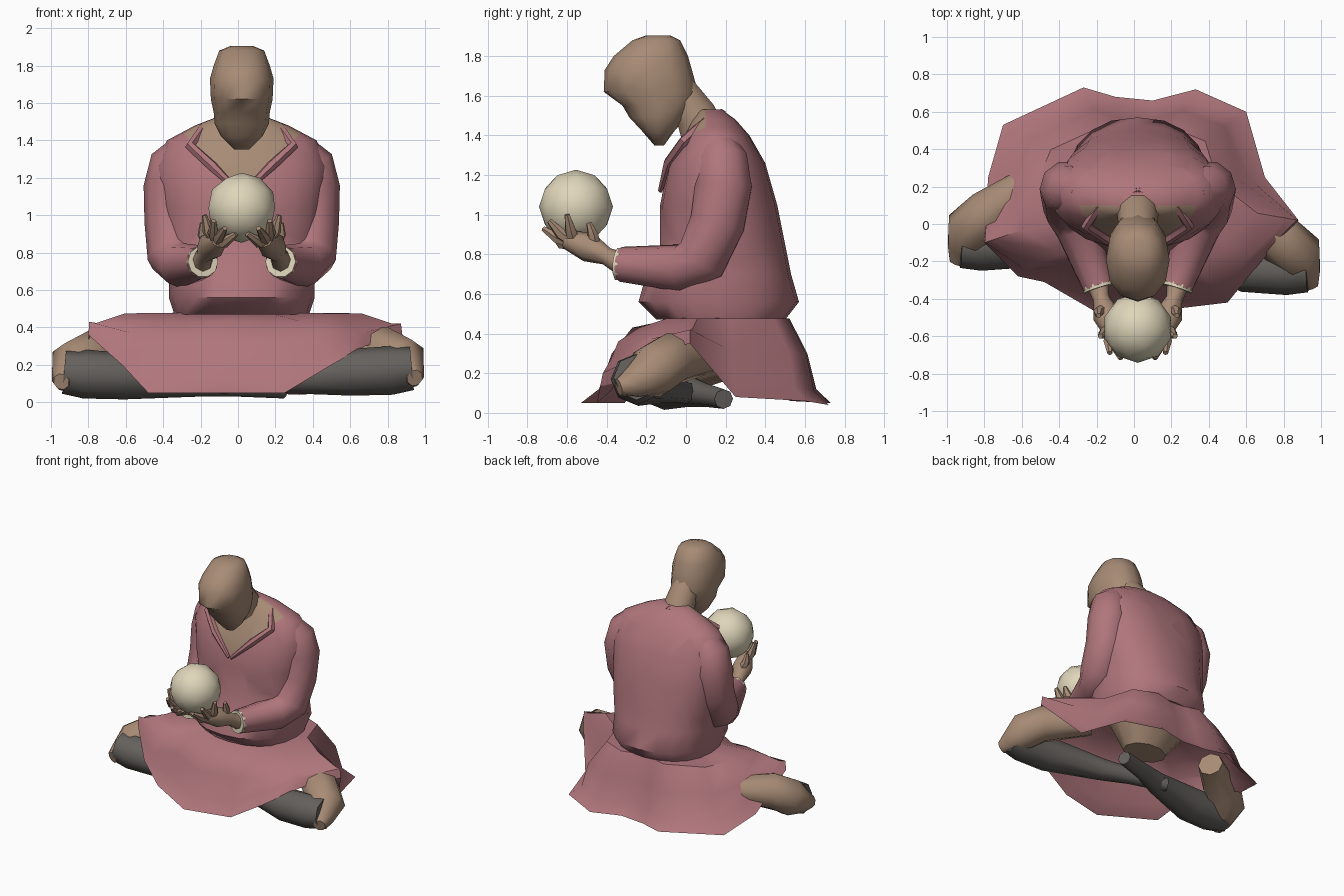
import bpy
import bmesh
import math
import random
from mathutils import Vector

random.seed(4)
if "Cube" in bpy.data.objects:
    bpy.data.objects.remove(bpy.data.objects["Cube"], do_unlink=True)

MID = 0.02  # the upper body sits slightly to the left
parts = []


def material(name, red, green, blue):
    mat = bpy.data.materials.new(name)
    mat.use_nodes = True
    colour = (red, green, blue, 1)
    mat.diffuse_color = colour
    mat.node_tree.nodes["Principled BSDF"].inputs["Base Color"].default_value = colour
    return mat


robe = material("rose cloth", 0.43, 0.18, 0.2)
skin = material("tan skin", 0.39, 0.26, 0.18)
boot = material("dark grey leather", 0.13, 0.12, 0.11)
cream = material("cream", 0.74, 0.67, 0.49)


def finish(name, bm, *materials):
    """Turn a bmesh into a named object."""
    mesh = bpy.data.meshes.new(name)
    bm.to_mesh(mesh)
    bm.free()
    for mat in materials:
        mesh.materials.append(mat)
    obj = bpy.data.objects.new(name, mesh)
    bpy.context.collection.objects.link(obj)
    parts.append(obj)
    return obj


def loft(rings, cap_start=True):
    """Bridge rings of points that all have the same count."""
    bm = bmesh.new()
    loops = [[bm.verts.new(point) for point in ring] for ring in rings]
    count = len(loops[0])
    for lower, upper in zip(loops, loops[1:]):
        for i in range(count):
            j = (i + 1) % count
            bm.faces.new((lower[i], lower[j], upper[j], upper[i]))
    if cap_start:
        bm.faces.new(loops[0][::-1])
    bm.faces.new(loops[-1])
    bmesh.ops.recalc_face_normals(bm, faces=bm.faces)
    return bm


def oval(z, front, back, half_width, sides, power=2.0):
    """Level superellipse ring from its front and back limits."""
    ring = []
    for i in range(sides):
        angle = math.tau * i / sides
        c, s = math.cos(angle), math.sin(angle)
        x = math.copysign(abs(c) ** (2 / power), c) * half_width
        y = math.copysign(abs(s) ** (2 / power), s) * (back - front) / 2
        ring.append(Vector((MID + x, (front + back) / 2 + y, z)))
    return ring


def tube(name, path, mat, sides=8, side=1, shift=Vector((MID, 0, 0))):
    """Tapered limb along (x, y, z, radius) points; side -1 mirrors it."""
    centres = [Vector((x * side, y, z)) + shift for x, y, z, r in path]
    rings, frame, previous = [], None, None
    for i, centre in enumerate(centres):
        ahead = centres[min(i + 1, len(centres) - 1)]
        behind = centres[max(i - 1, 0)]
        direction = (ahead - behind).normalized()
        if frame is None:
            frame = direction.to_track_quat("Z", "Y")
        else:
            frame = previous.rotation_difference(direction) @ frame
        previous = direction
        ring = []
        for k in range(sides):
            a = math.tau * k / sides
            ring.append(centre + frame @ Vector((math.cos(a), math.sin(a), 0)) * path[i][3])
        rings.append(ring)
    return finish(name, loft(rings), mat)


# Robe top, with the open neckline cut in as skin
profile = [
    (0.47, -0.15, 0.5, 0.36), (0.56, -0.24, 0.57, 0.39), (0.7, -0.2, 0.53, 0.39),
    (0.85, -0.13, 0.5, 0.41), (1.05, -0.13, 0.46, 0.44), (1.26, -0.09, 0.4, 0.46),
    (1.4, -0.01, 0.32, 0.4), (1.48, 0.03, 0.25, 0.25), (1.53, 0.06, 0.18, 0.12),
]
bm = loft([oval(*ring, 20, 2.3) for ring in profile])
neck_base, slope = 1.14, 1.05
for side in (1, -1):
    bmesh.ops.bisect_plane(
        bm, geom=bm.verts[:] + bm.edges[:] + bm.faces[:],
        plane_co=(MID, 0, neck_base), plane_no=(side, 0, -slope))
for face in bm.faces:
    spot = face.calc_center_median()
    if abs(spot.x - MID) < (spot.z - neck_base) * slope and spot.y < 0.1:
        face.material_index = 1
finish("robe_top", bm, robe, skin)

# Head and neck
face_profile = [
    (1.35, -0.16, -0.11, 0.04), (1.42, -0.22, -0.06, 0.11), (1.49, -0.285, 0, 0.145),
    (1.55, -0.32, 0.04, 0.15), (1.62, -0.415, 0.06, 0.165), (1.73, -0.41, 0.03, 0.17),
    (1.8, -0.365, 0.01, 0.15), (1.88, -0.27, -0.03, 0.12), (1.905, -0.2, -0.08, 0.06),
]
finish("head", loft([oval(*ring, 12, 2.2) for ring in face_profile]), skin)
tube("neck", [(0, 0.09, 1.4, 0.12), (0, 0.05, 1.5, 0.11), (0, -0.04, 1.62, 0.1)], skin, 10)

# Ball held in front of the chest
bm = bmesh.new()
bmesh.ops.create_icosphere(bm, subdivisions=2, radius=0.187)
bmesh.ops.translate(bm, verts=bm.verts, vec=(MID, -0.555, 1.04))
finish("ball", bm, cream)

# Arms, hands and lapels on both sides
sleeve = [
    (0.29, 0.16, 1.38, 0.08), (0.355, 0.18, 1.28, 0.135), (0.375, 0.19, 1.15, 0.15),
    (0.375, 0.16, 0.96, 0.145), (0.365, 0.08, 0.78, 0.14), (0.32, -0.03, 0.73, 0.12),
    (0.21, -0.33, 0.75, 0.088),
]
lapel = [
    (0.01, -0.13, 1.12, 0.012), (0.16, -0.085, 1.265, 0.028),
    (0.275, -0.01, 1.37, 0.028), (0.21, 0.09, 1.46, 0.028), (0, 0.18, 1.51, 0.025),
]
palm = [
    (0.215, -0.32, 0.75, 0.06), (0.195, -0.4, 0.79, 0.045),
    (0.165, -0.49, 0.835, 0.075), (0.12, -0.6, 0.875, 0.05),
]
fingertips = [(0.03, -0.67, 0.9), (0.09, -0.72, 0.93), (0.15, -0.69, 0.97), (0.2, -0.6, 1)]
knuckle = Vector((0.13, -0.56, 0.86))
ball_centre = Vector((0, -0.555, 1.04))
for side, label in ((1, "left"), (-1, "right")):
    tube(label + "_sleeve", sleeve, robe, 10, side)
    tube(label + "_lapel", lapel, robe, 6, side)
    tube(label + "_cuff", [(0.215, -0.32, 0.75, 0.085), (0.207, -0.345, 0.752, 0.085)],
         cream, 10, side)
    tube(label + "_palm", palm, skin, 8, side)
    for number, tip in enumerate(fingertips):
        end = Vector(tip)
        bend = (knuckle + end) / 2 - ball_centre
        bend = ball_centre + bend.normalized() * 0.22
        tube(f"{label}_finger_{number + 1}",
             [(*knuckle, 0.036), (*bend, 0.03), (*end, 0.014)], skin, 6, side)
    tube(label + "_thumb",
         [(0.17, -0.46, 0.83, 0.035), (0.21, -0.47, 0.9, 0.028), (0.21, -0.49, 0.96, 0.014)],
         skin, 6, side)

# Crossed legs, the right one set further back
knee = [
    (0.5, 0.12, 0.29, 0.09), (0.78, -0.08, 0.27, 0.135),
    (0.88, -0.17, 0.21, 0.14), (0.92, -0.27, 0.15, 0.085), (0.945, -0.34, 0.13, 0.045),
]
shin = [
    (0.93, -0.25, 0.18, 0.115), (0.82, -0.25, 0.17, 0.13), (0.6, -0.24, 0.16, 0.125),
    (0.2, -0.12, 0.13, 0.08), (0, -0.03, 0.11, 0.06), (-0.25, 0.06, 0.09, 0.05),
]
for side, label, shift in ((1, "left", Vector()), (-1, "right", Vector((0, 0.13, -0.02)))):
    tube(label + "_knee", knee, skin, 8, side, shift)
    tube(label + "_boot", shin, boot, 8, side, shift)
finish("hips", loft([oval(0.22, 0.02, 0.26, 0.17, 10), oval(0.4, -0.05, 0.4, 0.3, 10)]), skin)

# Skirt draped over the lap; the hem lifts where the knees come out
hem = [
    (-0.1, -0.53, 0.05), (0.25, -0.45, 0.05), (0.5, -0.42, 0.2), (0.68, -0.2, 0.3),
    (0.88, 0.02, 0.35), (0.7, 0.25, 0.08), (0.6, 0.6, 0.06), (0.33, 0.72, 0.04),
    (0.1, 0.66, 0.05), (-0.1, 0.68, 0.05), (-0.27, 0.73, 0.05), (-0.7, 0.53, 0.06),
    (-0.78, 0.25, 0.14), (-0.8, -0.1, 0.36), (-0.62, -0.28, 0.2), (-0.48, -0.31, 0.05),
]
hem = [Vector(point) for point in hem]
lap = Vector((0, 0.17, 0))


def drape(point, reach, height):
    """Pull a hem point toward the lap centre at a given height."""
    flat = Vector((point.x, point.y, 0))
    return lap + (flat - lap) * reach + Vector((0, 0, height))


lower = [drape(p, 0.85 + p.z * 0.4, p.z + 0.07) for p in hem]
middle = [drape(p, 0.76 + p.z * 0.56 + random.uniform(-0.02, 0.02), 0.28 + p.z * 0.4)
          for p in hem]
ridge = [drape(p, 0.61 + p.z * 0.4, 0.43 if p.y < -0.25 else 0.475) for p in hem]
inner = [drape(p, 0.3, 0.48) for p in hem]
finish("skirt", loft([hem, lower, middle, ridge, inner], cap_start=False), robe)

# Smooth shading that keeps the hard edges
bpy.ops.object.select_all(action="DESELECT")
for obj in parts:
    obj.select_set(True)
bpy.context.view_layer.objects.active = parts[0]
bpy.ops.object.shade_smooth_by_angle(angle=math.radians(50))
